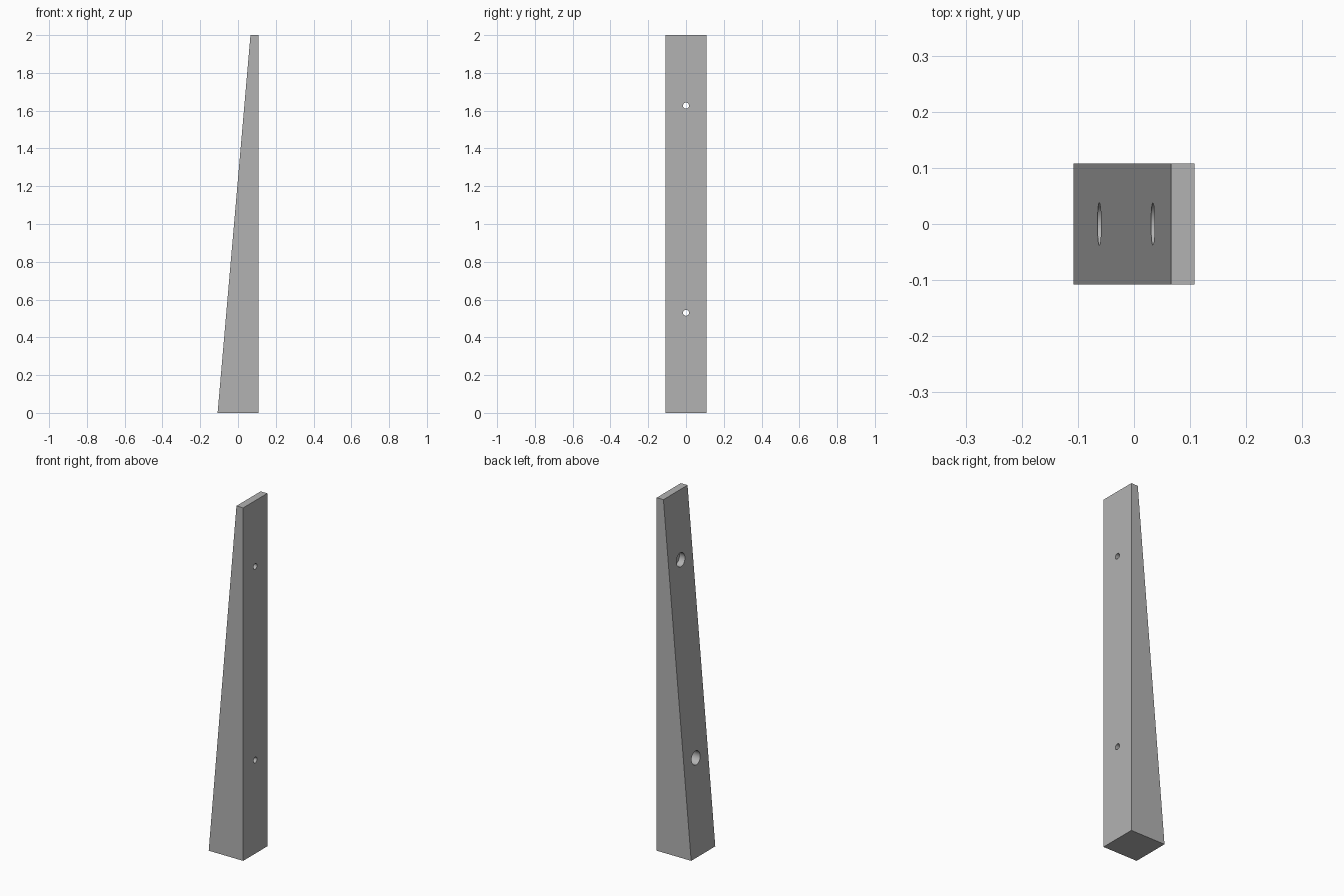
import bpy, bmesh, math
from mathutils import Matrix

cube = bpy.data.objects.get("Cube")
if cube:
    bpy.data.objects.remove(cube, do_unlink=True)

HALF = 0.108      # half width of the base
TOP_X = 0.066     # sloped edge at the top
HEIGHT = 2.0
WEB = 0.04        # material left behind each counterbore

grey = bpy.data.materials.new("light_grey")
grey.use_nodes = True
colour = (0.45, 0.45, 0.45, 1)
grey.diffuse_color = colour
grey.node_tree.nodes["Principled BSDF"].inputs["Base Color"].default_value = colour


def add_object(name, bm):
    bmesh.ops.recalc_face_normals(bm, faces=bm.faces)
    mesh = bpy.data.meshes.new(name)
    bm.to_mesh(mesh)
    bm.free()
    mesh.materials.append(grey)
    obj = bpy.data.objects.new(name, mesh)
    bpy.context.collection.objects.link(obj)
    return obj


# Tapered leg: side profile extruded through its depth
bm = bmesh.new()
profile = [(-HALF, 0), (HALF, 0), (HALF, HEIGHT), (TOP_X, HEIGHT)]
face = bm.faces.new([bm.verts.new((x, -HALF, z)) for x, z in profile])
extruded = bmesh.ops.extrude_face_region(bm, geom=[face])["geom"]
bmesh.ops.translate(bm, vec=(0, 2 * HALF, 0),
                    verts=[v for v in extruded if isinstance(v, bmesh.types.BMVert)])
leg = add_object("tapered_leg", bm)


# Horizontal round cutter from x0 to x1
def bore(name, z, radius, x0, x1):
    bm = bmesh.new()
    place = Matrix.Translation(((x0 + x1) / 2, 0, z)) @ Matrix.Rotation(math.pi / 2, 4, "Y")
    bmesh.ops.create_cone(bm, cap_ends=True, segments=32, radius1=radius,
                          radius2=radius, depth=x1 - x0, matrix=place)
    cutter = add_object(name, bm)
    cutter.hide_render = True
    cut = leg.modifiers.new(name, "BOOLEAN")
    cut.operation = "DIFFERENCE"
    cut.solver = "EXACT"
    cut.object = cutter
    return cutter


# Screw holes with wide counterbores on the sloped side
cutters = []
for label, z in (("lower", 0.53), ("upper", 1.627)):
    cutters.append(bore(label + "_screw_hole", z, 0.016, -0.3, 0.3))
    cutters.append(bore(label + "_counterbore", z, 0.038, -0.3, HALF - WEB))

# Apply the cuts and remove the cutters
bpy.context.view_layer.objects.active = leg
leg.select_set(True)
for name in [m.name for m in leg.modifiers]:
    bpy.ops.object.modifier_apply(modifier=name)
for cutter in cutters:
    bpy.data.objects.remove(cutter, do_unlink=True)

bpy.ops.object.shade_smooth_by_angle(angle=math.radians(30))
